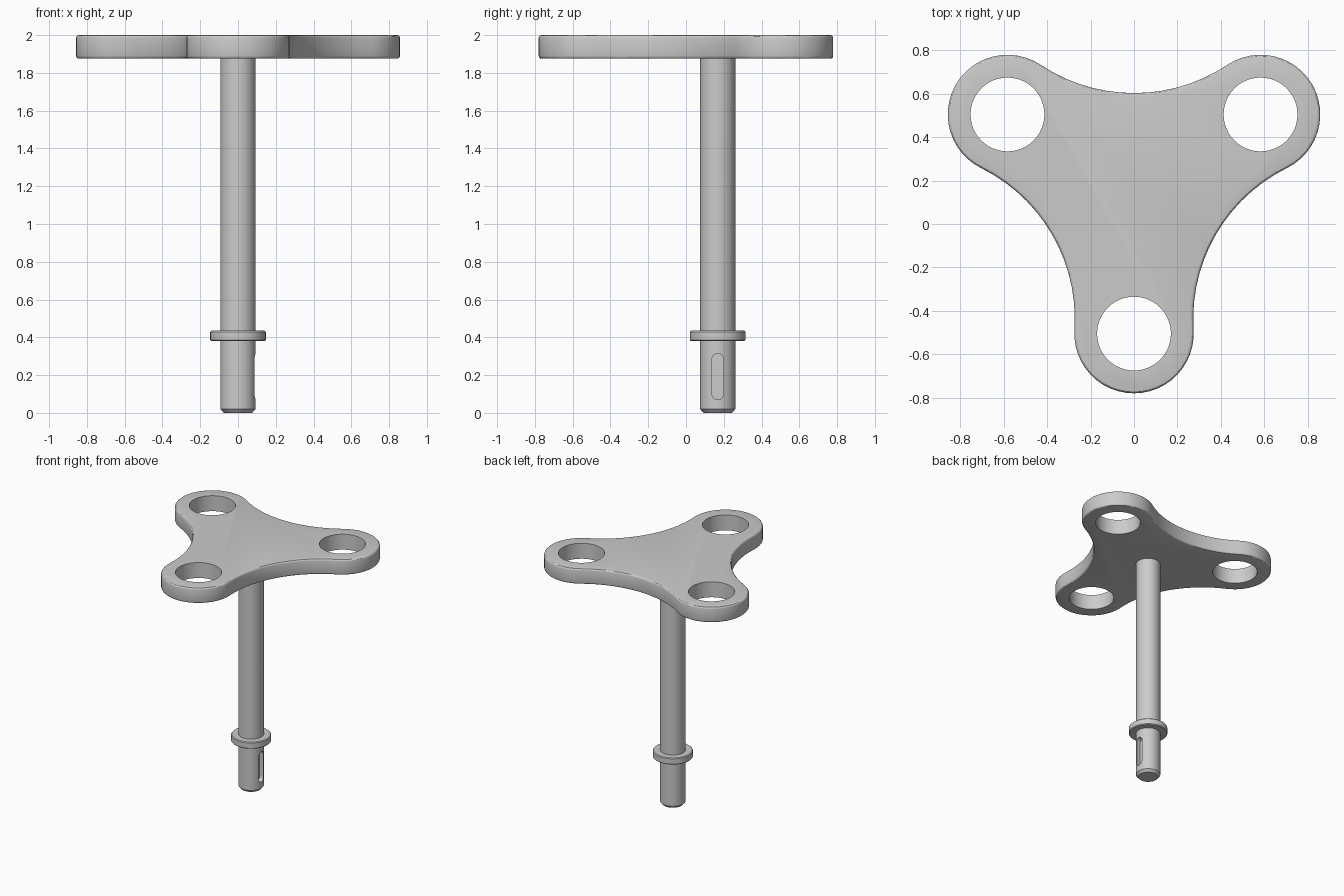
import bpy, bmesh, math
from math import sin, cos, pi, radians
from mathutils import Vector, Matrix

cube = bpy.data.objects.get("Cube")
if cube:
    bpy.data.objects.remove(cube, do_unlink=True)

AXIS = Vector((0, 0.168, 0))       # shaft axis
ARM, LOBE_R, HOLE_R = 0.673, 0.275, 0.17
ARC_D, ARC_R = 1.211, 0.776        # concave arc between lobes
TOP, THICK = 2.0, 0.125


def finish(bm, name, angle=30):
    bmesh.ops.recalc_face_normals(bm, faces=bm.faces)
    mesh = bpy.data.meshes.new(name)
    bm.to_mesh(mesh)
    bm.free()
    ob = bpy.data.objects.new(name, mesh)
    bpy.context.collection.objects.link(ob)
    activate(ob)
    bpy.ops.object.shade_smooth_by_angle(angle=radians(angle))
    return ob


def activate(ob):
    bpy.ops.object.select_all(action='DESELECT')
    ob.select_set(True)
    bpy.context.view_layer.objects.active = ob


def prism(points, z0, z1):
    bm = bmesh.new()
    face = bm.faces.new([bm.verts.new((p.x, p.y, z0)) for p in points])
    ext = bmesh.ops.extrude_face_region(bm, geom=[face])
    verts = [g for g in ext["geom"] if isinstance(g, bmesh.types.BMVert)]
    bmesh.ops.translate(bm, verts=verts, vec=(0, 0, z1 - z0))
    bmesh.ops.recalc_face_normals(bm, faces=bm.faces)
    return bm


def arc(centre, radius, a0, a1, steps):
    return [centre + radius * Vector((cos(a0 + (a1 - a0) * i / steps),
                                      sin(a0 + (a1 - a0) * i / steps), 0))
            for i in range(steps + 1)]


def lathe(profile, name, steps=48):
    bm = bmesh.new()
    verts = [bm.verts.new((r, 0, z)) for r, z in profile]
    edges = [bm.edges.new(pair) for pair in zip(verts, verts[1:])]
    bmesh.ops.spin(bm, geom=verts + edges, cent=(0, 0, 0), axis=(0, 0, 1),
                   angle=2 * pi, steps=steps)
    bmesh.ops.remove_doubles(bm, verts=bm.verts, dist=1e-5)
    bmesh.ops.translate(bm, verts=bm.verts, vec=AXIS)
    return finish(bm, name)


def cut(target, cutter):
    activate(target)
    mod = target.modifiers.new("cut", 'BOOLEAN')
    mod.operation, mod.solver, mod.object = 'DIFFERENCE', 'EXACT', cutter
    bpy.ops.object.modifier_apply(modifier=mod.name)
    bpy.data.objects.remove(cutter, do_unlink=True)


# Three-lobed plate outline: a convex lobe then a tangent concave arc, repeated
lobe = Vector((ARM * cos(pi / 6), ARM * sin(pi / 6), 0))
arc_centre = Vector((0, ARC_D, 0))
tangent = math.atan2(ARC_D - lobe.y, -lobe.x)
spread = tangent - pi / 6
section = arc(lobe, LOBE_R, pi / 6 - spread, tangent, 24)
section += arc(arc_centre, ARC_R, tangent - pi, -tangent, 14)[1:-1]
turns = [Matrix.Rotation(k * 2 * pi / 3, 3, 'Z') for k in range(3)]
outline = [turn @ p + AXIS for turn in turns for p in section]

# Plate with softened rims
bm = prism(outline, TOP - THICK, TOP)
rims = [e for e in bm.edges if abs(e.verts[0].co.z - e.verts[1].co.z) < 1e-5]
bmesh.ops.bevel(bm, geom=rims, offset=0.015, segments=3, profile=0.5,
                affect='EDGES')
plate = finish(bm, "handle_plate")

# Finger holes
for turn in turns:
    ring = arc(turn @ lobe + AXIS, HOLE_R, 0, 2 * pi, 48)[:-1]
    cut(plate, finish(prism(ring, TOP - 2 * THICK, TOP + THICK), "hole_cutter"))
activate(plate)
bpy.ops.object.shade_smooth_by_angle(angle=radians(30))

# Shaft with chamfered tip
shaft = lathe([(0, 0), (0.075, 0), (0.093, 0.02), (0.093, 1.89), (0, 1.89)],
              "shaft")

# Keyway slot on the left side of the shaft
half, low, high = 0.03, 0.1, 0.285
slot = arc(Vector((0, high, 0)), half, 0, pi, 12)
slot += arc(Vector((0, low, 0)), half, pi, 2 * pi, 12)
bm = prism(slot, 0.055, 0.15)
to_side = Matrix(((0, 0, 1), (1, 0, 0), (0, 1, 0)))
for v in bm.verts:
    v.co = to_side @ v.co + AXIS
cut(shaft, finish(bm, "keyway_cutter"))
activate(shaft)
bpy.ops.object.shade_smooth_by_angle(angle=radians(30))

# Stop collar
lathe([(0.09, 0.38), (0.141, 0.38), (0.147, 0.386), (0.147, 0.429),
       (0.141, 0.435), (0.09, 0.435), (0.09, 0.38)], "collar")
